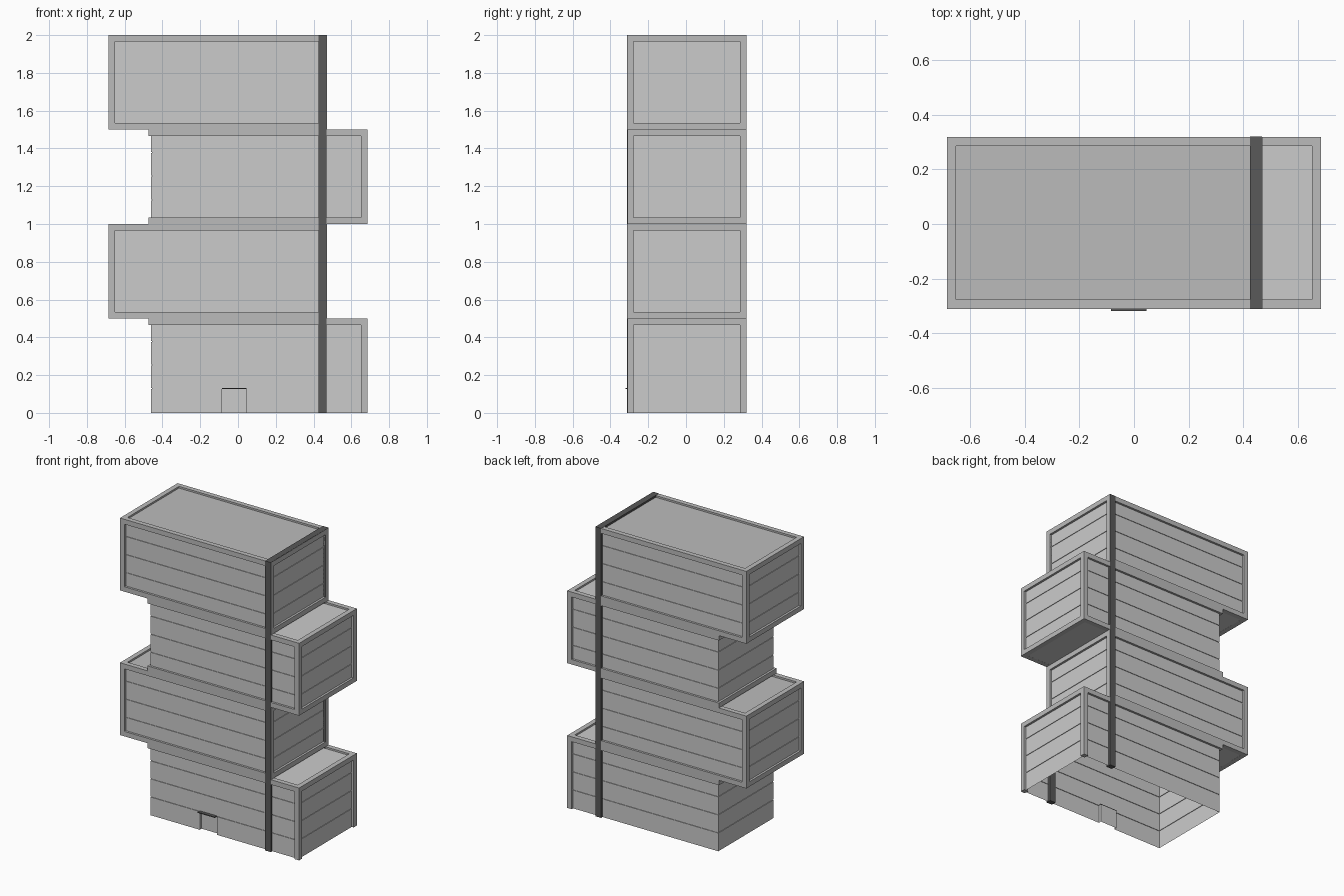
import bpy, bmesh

if "Cube" in bpy.data.objects:
    bpy.data.objects.remove(bpy.data.objects["Cube"])

Y0, Y1 = -0.311, 0.319     # front and back planes of the tower
H = 0.5                    # floor height
BW = 0.034                 # frame bar width
INSET = 0.015              # wall recess behind frame


def material(name, v):
    m = bpy.data.materials.new(name)
    m.diffuse_color = (v, v, v, 1)
    m.use_nodes = True
    m.node_tree.nodes["Principled BSDF"].inputs["Base Color"].default_value = m.diffuse_color
    return m


frame_mat = material("frame_grey", 0.5)
dark_mat = material("dark_grey", 0.1)


def finish(bm, name, mat=None):
    me = bpy.data.meshes.new(name)
    bmesh.ops.recalc_face_normals(bm, faces=bm.faces)
    bm.to_mesh(me)
    bm.free()
    ob = bpy.data.objects.new(name, me)
    bpy.context.collection.objects.link(ob)
    if mat:
        me.materials.append(mat)
    return ob


def add_box(bm, x0, x1, y0, y1, z0, z1):
    vs = bmesh.ops.create_cube(bm, size=1)["verts"]
    for v in vs:
        v.co = (x1 if v.co.x > 0 else x0, y1 if v.co.y > 0 else y0,
                z1 if v.co.z > 0 else z0)


def box(name, *dims, mat=None):
    bm = bmesh.new()
    add_box(bm, *dims)
    return finish(bm, name, mat)


def loft(bm, rings, cap_bottom=False):
    loops = [[bm.verts.new(p) for p in r] for r in rings]
    for a, b in zip(loops, loops[1:]):
        for i in range(len(a)):
            j = (i + 1) % len(a)
            bm.faces.new((a[i], a[j], b[j], b[i]))
    if cap_bottom:
        bm.faces.new(loops[0])


def rect(x0, x1, inset, z):
    return [(x0 + inset, Y0 + inset, z), (x1 - inset, Y0 + inset, z),
            (x1 - inset, Y1 - inset, z), (x0 + inset, Y1 - inset, z)]


def add_ring(bm, x0, x1, z):
    # rectangular ring of bars around a floor, mitred corners
    z2 = z + BW
    loops = [[bm.verts.new(p) for p in rect(x0, x1, i, h)]
             for i, h in ((0, z), (0, z2), (BW, z2), (BW, z))]
    for k in range(4):
        a, b = loops[k], loops[(k + 1) % 4]
        for i in range(4):
            j = (i + 1) % 4
            bm.faces.new((a[i], a[j], b[j], b[i]))


DOOR = (-0.085, 0.045)
DOOR_BACK = Y0 + INSET + 0.02

for n in range(4):
    left = n % 2 == 1                       # floors shifted left / right alternate
    x0, x1 = (-0.685, 0.47) if left else (-0.475, 0.685)
    z0, z1 = n * H, (n + 1) * H
    tag = f"floor_{n + 1}"

    # walls with three thin horizontal grooves
    bm = bmesh.new()
    rings = [] if n == 0 else [rect(x0, x1, INSET, z0 + 0.0005)]
    for g in (0.128, 0.253, 0.378):
        for dz, d in ((-0.0025, 0), (-0.0025, 0.004), (0.0025, 0.004), (0.0025, 0)):
            rings.append(rect(x0, x1, INSET + d, z0 + g + dz))
    rings.append(rect(x0, x1, INSET, z1 - 0.01))
    loft(bm, rings, cap_bottom=n > 0)
    if n == 0:
        # lowest strip of wall, open below, with the door recess
        def notched(z):
            a, b, c, d = rect(x0, x1, INSET, z)
            y = Y0 + INSET
            return [a, (DOOR[0], y, z), (DOOR[0], DOOR_BACK, z),
                    (DOOR[1], DOOR_BACK, z), (DOOR[1], y, z), b, c, d]
        loft(bm, [notched(0), notched(0.1255)])
    finish(bm, tag + "_walls")

    # sunken roof
    box(tag + "_roof", x0 + 0.02, x1 - 0.02, Y0 + 0.02, Y1 - 0.02,
        z1 - 0.025, z1 - 0.012, mat=frame_mat if left else None)

    # protruding frame: top ring, bottom ring, corner posts
    bm = bmesh.new()
    add_ring(bm, x0, x1, z1 - BW)
    if n:
        add_ring(bm, x0, x1, z0)
    post_x = [x1 - BW] + ([x0] if left else [])
    for px in post_x:
        for py in (Y0, Y1 - BW):
            add_box(bm, px, px + BW, py, py + BW,
                    z0 + BW if n else 0, z1 - BW)
    finish(bm, tag + "_frame", frame_mat)

# dark band running up the front, over the top and down the back
bm = bmesh.new()
e = 0.001
add_box(bm, 0.425, 0.469, Y0 - e, Y0 + BW, 0, 2 - BW)
add_box(bm, 0.425, 0.469, Y1 - BW, Y1 + e, 0, 2 - BW)
add_box(bm, 0.425, 0.469, Y0 - e, Y1 + e, 2 - BW, 2 + e)
finish(bm, "vertical_band", dark_mat)

# door canopy
box("door_canopy", DOOR[0], DOOR[1], -0.319, DOOR_BACK, 0.1255, 0.1315, mat=dark_mat)
